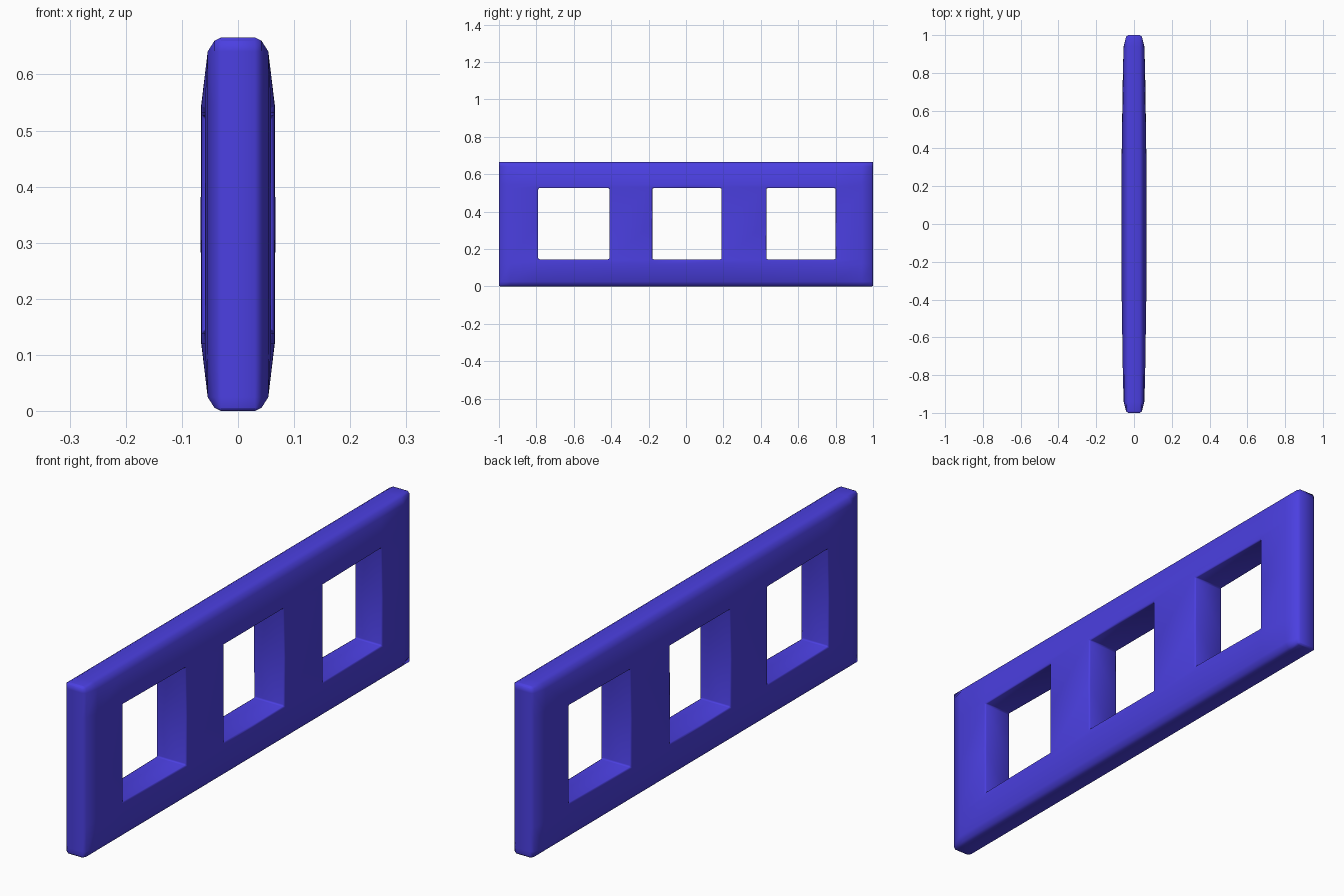
import bpy, bmesh

cube = bpy.data.objects.get("Cube")
if cube:
    bpy.data.objects.remove(cube, do_unlink=True)

LENGTH, HEIGHT = 2.0, 0.666
WINDOWS_Y = [(-0.79, -0.41), (-0.18, 0.19), (0.43, 0.80)]
WINDOW_Z = (0.145, 0.525)

# Half thickness by distance from the ends and from the top or bottom edge
END_PROFILE = [(0, 0.03), (0.008, 0.042), (0.06, 0.055), (0.2, 0.059), (0.6, 0.065), (1, 0.068)]
EDGE_PROFILE = [(0, 0.03), (0.006, 0.042), (0.025, 0.054), (0.12, 0.0655), (0.333, 0.068)]


def sample(profile, d):
    for (a, ta), (b, tb) in zip(profile, profile[1:]):
        if d <= b:
            return ta + (tb - ta) * max(d - a, 0) / (b - a)
    return profile[-1][1]


def half_thickness(y, z):
    return min(sample(END_PROFILE, LENGTH / 2 - abs(y)),
               sample(EDGE_PROFILE, min(z, HEIGHT - z)))


def in_window(y, z):
    return WINDOW_Z[0] < z < WINDOW_Z[1] and any(a < y < b for a, b in WINDOWS_Y)


# Grid lines follow the edge profiles and the window borders
ys = {y for pair in WINDOWS_Y for y in pair} | {0.0}
for d in (0, 0.008, 0.06):
    ys |= {d - LENGTH / 2, LENGTH / 2 - d}
zs = set(WINDOW_Z) | {HEIGHT / 2}
for d in (0, 0.006, 0.025, 0.12):
    zs |= {d, HEIGHT - d}
ys, zs = sorted(ys), sorted(zs)

# Flat sheet with the windows left out, then thickened to both sides
bm = bmesh.new()
grid = [[bm.verts.new((0, y, z)) for z in zs] for y in ys]
for i in range(len(ys) - 1):
    for j in range(len(zs) - 1):
        if not in_window((ys[i] + ys[i + 1]) / 2, (zs[j] + zs[j + 1]) / 2):
            bm.faces.new((grid[i][j], grid[i + 1][j], grid[i + 1][j + 1], grid[i][j + 1]))
bmesh.ops.delete(bm, geom=[v for v in bm.verts if not v.link_faces], context='VERTS')
result = bmesh.ops.extrude_face_region(bm, geom=bm.faces[:], use_keep_orig=True)
front_side = {g for g in result["geom"] if isinstance(g, bmesh.types.BMVert)}
for v in bm.verts:
    v.co.x = half_thickness(v.co.y, v.co.z) * (1 if v in front_side else -1)
bmesh.ops.recalc_face_normals(bm, faces=bm.faces[:])

mesh = bpy.data.meshes.new("window_frame")
bm.to_mesh(mesh)
bm.free()
frame = bpy.data.objects.new("window_frame", mesh)
bpy.context.collection.objects.link(frame)

# Violet blue plastic
blue = bpy.data.materials.new("violet_blue")
blue.use_nodes = True
colour = (0.07, 0.05, 0.75, 1)
blue.diffuse_color = colour
blue.node_tree.nodes["Principled BSDF"].inputs["Base Color"].default_value = colour
mesh.materials.append(blue)

# Softly rounded window rims and corners
bevel = frame.modifiers.new("soft_rims", 'BEVEL')
bevel.width = 0.012
bevel.segments = 2
bevel.limit_method = 'ANGLE'
bevel.angle_limit = 1.2
mesh.shade_smooth()
